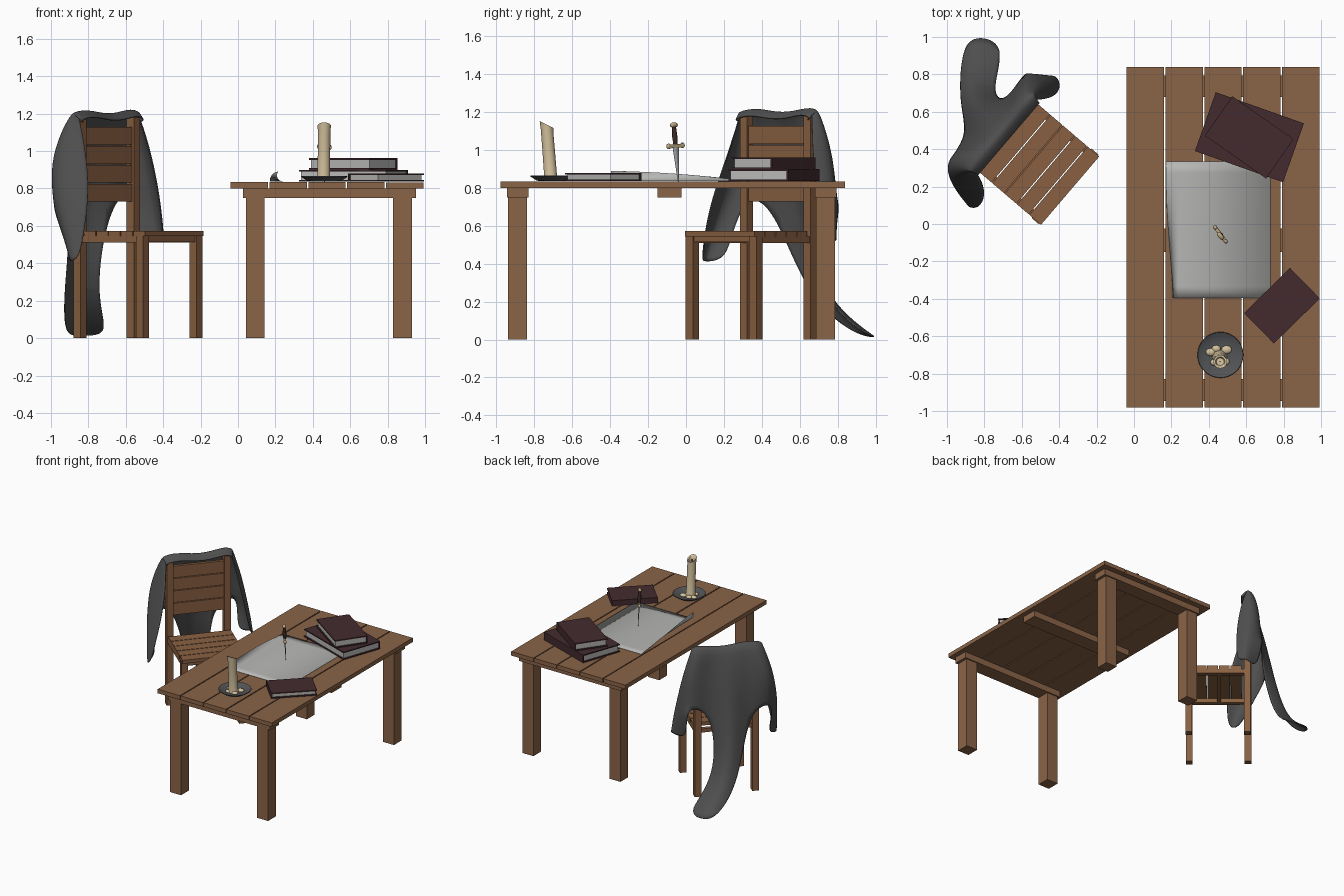
import bpy, bmesh, math, random
from mathutils import Matrix, Vector

if "Cube" in bpy.data.objects:
    bpy.data.objects.remove(bpy.data.objects["Cube"])
random.seed(4)

def mat(name, r, g, b):
    m = bpy.data.materials.new(name)
    m.diffuse_color = (r, g, b, 1)
    m.use_nodes = True
    m.node_tree.nodes["Principled BSDF"].inputs["Base Color"].default_value = m.diffuse_color
    return m

WOOD = mat("table wood", .255, .127, .064)
CHAIR = mat("chair wood", .25, .117, .053)
LEATHER = mat("book leather", .056, .024, .028)
PAPER = mat("paper", .48, .48, .47)
CLOTH = mat("grey cloth", .078, .078, .078)
PEWTER = mat("pewter", .085, .088, .092)
WAX = mat("wax", .66, .54, .34)
STEEL = mat("steel", .42, .44, .46)
BRASS = mat("pale brass", .52, .40, .22)
GRIP = mat("dark grip", .045, .025, .018)

def finish(bm, name, material, M=Matrix(), smooth=False):
    bm.transform(M)
    bmesh.ops.recalc_face_normals(bm, faces=bm.faces[:])
    me = bpy.data.meshes.new(name)
    bm.to_mesh(me)
    bm.free()
    me.materials.append(material)
    ob = bpy.data.objects.new(name, me)
    bpy.context.collection.objects.link(ob)
    if smooth:
        bpy.ops.object.select_all(action='DESELECT')
        ob.select_set(True)
        bpy.context.view_layer.objects.active = ob
        bpy.ops.object.shade_smooth_by_angle(angle=math.radians(40))
    return ob

def box(name, material, lo, hi, M=Matrix()):
    bm = bmesh.new()
    bmesh.ops.create_cube(bm, size=1)
    lo, hi = Vector(lo), Vector(hi)
    bm.transform(Matrix.Translation((lo + hi) / 2) @ Matrix.Diagonal((*(hi - lo), 1)))
    return finish(bm, name, material, M)

def loft(name, material, rings, n=20, M=Matrix()):
    """Rings of (x, y, z, radius, slope of the ring in y), capped at both ends."""
    bm = bmesh.new()
    rows = []
    for x, y, z, r, slope in rings:
        rows.append([bm.verts.new((x + r * math.cos(a), y + r * math.sin(a), z - slope * math.sin(a) * r))
                     for a in (2 * math.pi * i / n for i in range(n))])
    for a, b in zip(rows, rows[1:]):
        for i in range(n):
            bm.faces.new((a[i], a[(i + 1) % n], b[(i + 1) % n], b[i]))
    bm.faces.new(rows[0])
    bm.faces.new(rows[-1])
    return finish(bm, name, material, M, True)

def ball(name, material, loc, scale, M=Matrix()):
    bm = bmesh.new()
    bmesh.ops.create_uvsphere(bm, u_segments=14, v_segments=8, radius=1)
    return finish(bm, name, material, M @ Matrix.Translation(loc) @ Matrix.Diagonal((*scale, 1)), True)

# Table: five planks, three cross beams, four legs
for i in range(5):
    x = -.04 + i * .208
    box(f"table_plank_{i+1}", WOOD, (x, -.98, .80), (x + .20, .84, .833 + .003 * random.random()))
for name, y0, y1 in (("front", -.945, -.83), ("middle", -.15, -.025), ("back", .68, .795)):
    box(f"table_beam_{name}", WOOD, (.027, y0, .75), (.952, y1, .80))
for x in (.043, .83):
    for y in (-.94, .685):
        box("table_leg", WOOD, (x, y, 0), (x + .10, y + .10, .75))

# Chair, in local axes: x along the back, y towards the back
C = Matrix.Translation((-.505, .318, 0)) @ Matrix.Rotation(math.radians(49.5), 4, 'Z')
for i in range(5):
    y = -.215 + i * .087
    box(f"seat_slat_{i+1}", CHAIR, (-.24, y, .545), (.24, y + .081, .573), C)
for sx in (-1, 1):
    x = .22 * sx
    box("chair_front_leg", CHAIR, (x - .025, -.205, 0), (x + .025, -.155, .545), C)
    box("chair_back_post", CHAIR, (x - .025, .235, 0), (x + .025, .285, 1.18), C)
    box("seat_side_rail", CHAIR, (x - .018, -.155, .51), (x + .018, .24, .545), C)
for y in (-.195, .03, .24):
    box("seat_cross_rail", CHAIR, (-.2, y, .515), (.2, y + .03, .545), C)
for i in range(4):
    z = .73 + i * .101
    box(f"backrest_slat_{i+1}", CHAIR, (-.2, .247, z), (.2, .272, z + .095), C)

# Cloak: columns around the chair back, each running top to hem (chair axes)
cols = [
    [(-.25, .24, 1.18), (-.27, .17, .98), (-.32, .11, .77), (-.37, .10, .58), (-.40, .11, .42)],
    [(-.29, .28, 1.19), (-.37, .32, 1.0), (-.41, .29, .77), (-.43, .21, .58), (-.43, .16, .41)],
    [(-.22, .32, 1.21), (-.29, .42, .98), (-.32, .39, .77), (-.34, .29, .58), (-.33, .22, .42)],
    [(-.12, .31, 1.21), (-.15, .34, .97), (-.13, .38, .7), (-.03, .54, .2), (.19, .71, .008)],
    [(0, .30, 1.19), (.0, .40, .97), (.01, .47, .7), (.06, .56, .22), (.30, .72, .02)],
    [(.12, .31, 1.20), (.15, .33, .97), (.12, .35, .7), (.12, .45, .22), (.38, .55, .008)],
    [(.22, .32, 1.22), (.29, .37, 1.0), (.32, .38, .8), (.33, .36, .64), (.32, .32, .50)],
    [(.28, .28, 1.20), (.35, .28, 1.0), (.39, .26, .8), (.42, .25, .65), (.43, .25, .54)],
    [(.25, .24, 1.18), (.29, .20, 1.0), (.33, .18, .8), (.36, .18, .65), (.39, .19, .52)]]
bm = bmesh.new()
grid = []
for c in cols:
    u, v, z = c[0]
    start = (u * .93, .215, z - .03)          # edge tucked over the backrest
    grid.append([bm.verts.new(p) for p in [start, (u * .97, .255, z + .012)] + c])
for i in range(8):
    for j in range(6):
        if i in (2, 5) and j >= 4:            # slits between side folds and tail
            continue
        bm.faces.new((grid[i][j], grid[i + 1][j], grid[i + 1][j + 1], grid[i][j + 1]))
cloak = finish(bm, "cloak", CLOTH, C, True)
sub = cloak.modifiers.new("soft", 'SUBSURF')
sub.levels = sub.render_levels = 3
thick = cloak.modifiers.new("thickness", 'SOLIDIFY')
thick.thickness = .006
thick.offset = 0

# Books: page block between boards, spine on local +y
def book(name, x, y, z, deg, length, width, h):
    M = Matrix.Translation((x, y, z)) @ Matrix.Rotation(math.radians(deg), 4, 'Z')
    a, b, t = length / 2, width / 2, .009
    box(name + "_lower_board", LEATHER, (-a, -b, 0), (a, b, t), M)
    box(name + "_upper_board", LEATHER, (-a, -b, h - t), (a, b, h), M)
    box(name + "_spine", LEATHER, (-a, b - t, t), (a, b, h - t), M)
    box(name + "_pages", PAPER, (-a + .009, -b + .009, t), (a - .009, b - t, h - t), M)

book("large_book", .617, .464, .836, -19.5, .50, .334, .064)
book("medium_book", .616, .463, .900, -35, .40, .257, .062)
book("small_book", .791, -.437, .836, 44.4, .344, .228, .044)

# Sheet of paper whose left edge curls up towards the front
bm = bmesh.new()
rows = []
for j in range(13):
    t = j / 12
    row = [bm.verts.new((.73, -.395 + .73 * t, .8385))]
    x, z, n = .24, .8385, 12
    row.append(bm.verts.new((x, -.395 + .73 * t, z)))
    for k in range(n):
        th = (1 - t) * 2.2 * (k + .5) / n
        x -= .07 / n * math.cos(th)
        z += .07 / n * math.sin(th)
        row.append(bm.verts.new((x, -.395 + .73 * t, z)))
    rows.append(row)
for a, b in zip(rows, rows[1:]):
    for k in range(len(a) - 1):
        bm.faces.new((a[k], a[k + 1], b[k + 1], b[k]))
sheet = finish(bm, "paper_sheet", PAPER, smooth=True)
sheet.modifiers.new("thickness", 'SOLIDIFY').thickness = .002

# Candle dish, leaning candle with slanted top, wick and wax drips
cx, cy = .462, -.70
loft("candle_dish", PEWTER, [(cx, cy, z, r, 0) for z, r in
     ((.836, .07), (.84, .09), (.862, .123), (.866, .121), (.848, .088), (.845, .05))], 32)
loft("candle", WAX, [(.458, -.713, .845, .04, 0), (.458, -.715, .87, .034, 0), (.46, -.725, 1.0, .033, 0),
     (.461, -.733, 1.10, .033, .2), (.461, -.736, 1.135, .036, .5), (.461, -.736, 1.13, .026, .5),
     (.461, -.736, 1.105, .02, .1)])
loft("wick", GRIP, [(.461, -.736, 1.10, .003, 0), (.461, -.735, 1.13, .003, 0)], 6)
for x, y, r in ((.41, -.685, .026), (.44, -.667, .024), (.495, -.672, .028), (.485, -.735, .026), (.43, -.74, .022)):
    ball("wax_drip", WAX, (x, y, .85), (r, r * .8, .013))

# Dagger stuck in the table, wide side along the guard
D = (Matrix.Translation((.462, -.04, .83)) @ Matrix.Rotation(math.radians(4.5), 4, 'X')
     @ Matrix.Rotation(math.radians(-53), 4, 'Z'))
bm = bmesh.new()
bmesh.ops.create_cone(bm, cap_ends=True, segments=4, radius1=.003, radius2=.021, depth=.19)
finish(bm, "dagger_blade", STEEL, D @ Matrix.Translation((0, 0, .095)) @ Matrix.Diagonal((1, .25, 1, 1)))
box("dagger_guard", BRASS, (-.045, -.009, .182), (.045, .009, .202), D)
for s in (-1, 1):
    ball("guard_tip", BRASS, (s * .046, 0, .193), (.013, .011, .015), D)
loft("dagger_grip", GRIP, [(0, 0, .2, .011, 0), (0, 0, .24, .014, 0), (0, 0, .295, .01, 0)], 12, D)
ball("dagger_pommel", BRASS, (0, 0, .303), (.025, .013, .014), D)
